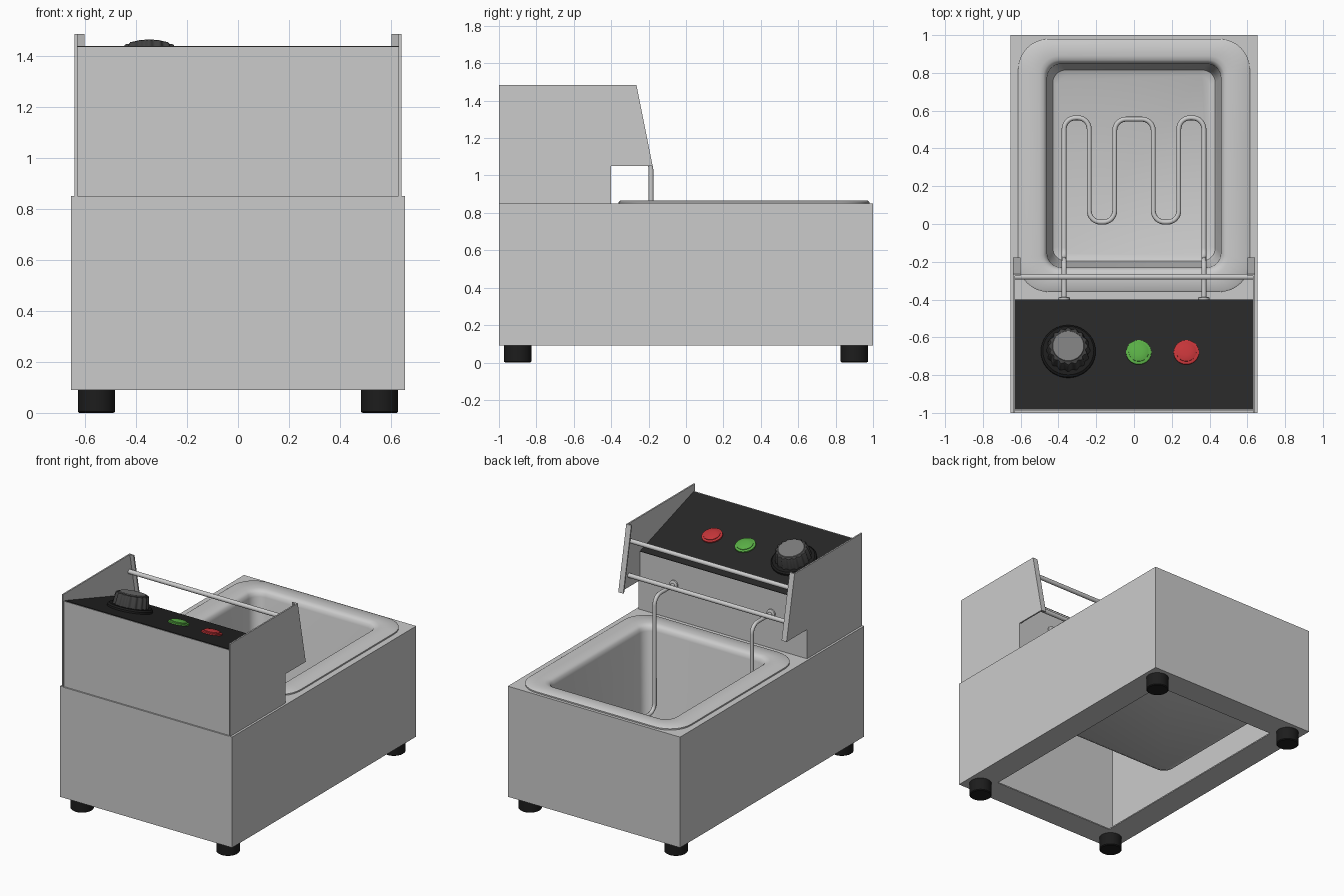
import bpy, bmesh, math
from mathutils import Matrix, Vector

if "Cube" in bpy.data.objects:
    bpy.data.objects.remove(bpy.data.objects["Cube"])


def material(name, rgb):
    m = bpy.data.materials.new(name)
    m.diffuse_color = (*rgb, 1)
    m.use_nodes = True
    m.node_tree.nodes["Principled BSDF"].inputs["Base Color"].default_value = m.diffuse_color
    return m


BLACK = material("black", (0.02, 0.02, 0.02))
DARK = material("dark_rubber", (0.012, 0.012, 0.012))
KNOB = material("knob_grey", (0.05, 0.05, 0.05))
CAP = material("cap_grey", (0.2, 0.2, 0.2))
GREEN = material("green", (0.1, 0.42, 0.06))
RED = material("red", (0.55, 0.035, 0.04))


def finish(name, bm, mat=None, matrix=None, smooth=None):
    bmesh.ops.remove_doubles(bm, verts=bm.verts, dist=1e-5)
    bmesh.ops.recalc_face_normals(bm, faces=bm.faces)
    me = bpy.data.meshes.new(name)
    bm.to_mesh(me)
    bm.free()
    ob = bpy.data.objects.new(name, me)
    bpy.context.collection.objects.link(ob)
    if matrix:
        ob.matrix_world = matrix
    if mat:
        me.materials.append(mat)
    if smooth:
        shade(ob, smooth)
    return ob


def shade(ob, angle):
    bpy.ops.object.select_all(action='DESELECT')
    ob.select_set(True)
    bpy.context.view_layer.objects.active = ob
    bpy.ops.object.shade_smooth_by_angle(angle=math.radians(angle))


def loft(name, rings, start=False, end=False, **kw):
    """Skin a list of equal-length point rings."""
    bm = bmesh.new()
    vs = [[bm.verts.new(p) for p in r] for r in rings]
    n = len(vs[0])
    for a, b in zip(vs, vs[1:]):
        for i in range(n):
            j = (i + 1) % n
            bm.faces.new((a[i], a[j], b[j], b[i]))
    if start:
        bm.faces.new(vs[0])
    if end:
        bm.faces.new(vs[-1])
    return finish(name, bm, **kw)


def rect(hw, y0, y1, r, z, n=8):
    pts = []
    corners = ((hw - r, y1 - r), (r - hw, y1 - r), (r - hw, y0 + r), (hw - r, y0 + r))
    for q, (cx, cy) in enumerate(corners):
        for i in range(n + 1):
            t = math.pi / 2 * (q + i / n)
            pts.append((cx + r * math.cos(t), cy + r * math.sin(t), z))
    return pts


def circle(r, z, n=40, lobes=0, amp=0):
    return [((r + amp * math.cos(lobes * t)) * math.cos(t),
             (r + amp * math.cos(lobes * t)) * math.sin(t), z)
            for t in (2 * math.pi * i / n for i in range(n))]


def turned(name, profile, **kw):
    kw.setdefault("smooth", 35)
    return loft(name, [circle(r, z) for r, z in profile], True, True, **kw)


def extrude_x(name, profile, x0, x1, **kw):
    return loft(name, [[(x, y, z) for y, z in profile] for x in (x0, x1)], True, True, **kw)


def mirror_x(ob):
    ob.modifiers.new("mirror", 'MIRROR')


# Hollow cabinet with an inward bottom flange and a tank cut-out
E = 1e-6
body = loft("cabinet", [rect(.475, -.82, .82, E, .09), rect(.655, -1, 1, E, .09),
                        rect(.655, -1, 1, E, .85), rect(.52, -.29, .91, .12, .85)])
sol = body.modifiers.new("sheet", 'SOLIDIFY')
sol.thickness, sol.offset = .008, -1

# Oil tank with raised rolled rim
loft("tank", [rect(*a) for a in (
    (.613, -.36, .98, .16, .85), (.613, -.36, .98, .16, .859), (.605, -.352, .972, .155, .865),
    (.50, -.27, .89, .10, .865), (.48, -.25, .868, .085, .86), (.467, -.237, .856, .078, .849),
    (.46, -.23, .848, .075, .825), (.44, -.205, .825, .07, .26), (.43, -.195, .815, .068, .225),
    (.40, -.165, .785, .05, .21))], end=True, smooth=40)

# Feet
for i, (x, y) in enumerate([(sx * .555, sy * .9) for sx in (-1, 1) for sy in (-1, 1)]):
    turned(f"foot_{i + 1}", [(.067, 0), (.073, .005), (.073, .09)], mat=DARK,
           matrix=Matrix.Translation((x, y, 0)))

# Control housing and its side panels
extrude_x("control_housing", [(-.99, .85), (-.99, 1.437), (-.4, 1.247), (-.4, .85)], -.63, .63)
side = extrude_x("side_panel", [(-1, .85), (-1, 1.485), (-.265, 1.485), (-.178, 1.05),
                                (-.4, 1.05), (-.4, .85)], .63, .64)
mirror_x(side)
lip = extrude_x("side_panel_lip", [(-.265, 1.485), (-.178, 1.05), (-.188, 1.05), (-.275, 1.485)],
                .602, .635)
mirror_x(lip)

# Sloped black control panel; everything on it shares this frame
slope = -math.atan2(.19, .59)
frame = Matrix.Translation((0, -.99, 1.437)) @ Matrix.Rotation(slope, 4, 'X')
length = math.hypot(.19, .59)
loft("control_panel", [rect(.629, .008, length, E, z) for z in (0, .004)], True, True,
     mat=BLACK, matrix=frame)


def on_panel(x, y):
    return frame @ Matrix.Translation((x, (y + .99) / math.cos(slope), .004))


# Temperature knob: dial skirt, fluted grip, cap
spot = on_panel(-.348, -.678)
turned("knob_dial", [(.145, 0), (.145, .012), (.135, .022)], mat=DARK, matrix=spot)
loft("knob_grip", [circle(r, z, 128, 16, .005) for r, z in
                   ((.112, .02), (.104, .085), (.098, .096), (.085, .1))], True, True,
     mat=KNOB, matrix=spot, smooth=35)
turned("knob_cap", [(.085, .098), (.082, .103)], mat=CAP, matrix=spot)

# Indicator lamps
for name, x, mat in (("power_lamp", .025, GREEN), ("heat_lamp", .277, RED)):
    spot = on_panel(x, -.682)
    turned(name + "_bezel", [(.067, 0), (.067, .008), (.056, .012)], mat=mat, matrix=spot)
    turned(name, [(.053, .01), (.053, .016), (.04, .022), (.02, .025)], mat=mat, matrix=spot)

# Basket hanging rods
for name, z in (("upper_rod", 1.37), ("lower_rod", 1.13)):
    turned(name, [(.015, -.632), (.015, .632)],
           matrix=Matrix.Translation((0, -.28, z)) @ Matrix.Rotation(math.pi / 2, 4, 'Y'))


def fillet(pts, r, n=8):
    """Round the inner corners of a polyline."""
    pts = [Vector(p) for p in pts]
    out = [pts[0]]
    for a, b, c in zip(pts, pts[1:], pts[2:]):
        u, v = (a - b).normalized(), (c - b).normalized()
        mid = b + (u + v) * r
        for i in range(n + 1):
            t = math.pi / 2 * i / n
            out.append(mid - v * r * math.cos(t) - u * r * math.sin(t))
    return out + [pts[-1]]


# Serpentine heating element
Z = .3
half = [(-.37, -.41, 1.09), (-.37, -.187, 1.09), (-.37, -.187, Z), (-.37, .562, Z),
        (-.237, .562, Z), (-.237, .01, Z), (-.102, .01, Z), (-.102, .555, Z)]
path = fillet(half + [(-x, y, z) for x, y, z in reversed(half)], .06)
cu = bpy.data.curves.new("heating_element", 'CURVE')
cu.dimensions = '3D'
cu.bevel_depth, cu.bevel_resolution, cu.use_fill_caps = .013, 3, True
sp = cu.splines.new('POLY')
sp.points.add(len(path) - 1)
for p, co in zip(sp.points, path):
    p.co = (*co, 1)
element = bpy.data.objects.new("heating_element", cu)
bpy.context.collection.objects.link(element)
bpy.ops.object.select_all(action='DESELECT')
element.select_set(True)
bpy.context.view_layer.objects.active = element
bpy.ops.object.convert(target='MESH')
shade(element, 40)

# Element wall fittings
for name, x in (("left_fitting", -.37), ("right_fitting", .37)):
    turned(name, [(.03, 0), (.03, .01), (.02, .014)],
           matrix=Matrix.Translation((x, -.4, 1.09)) @ Matrix.Rotation(-math.pi / 2, 4, 'X'))
